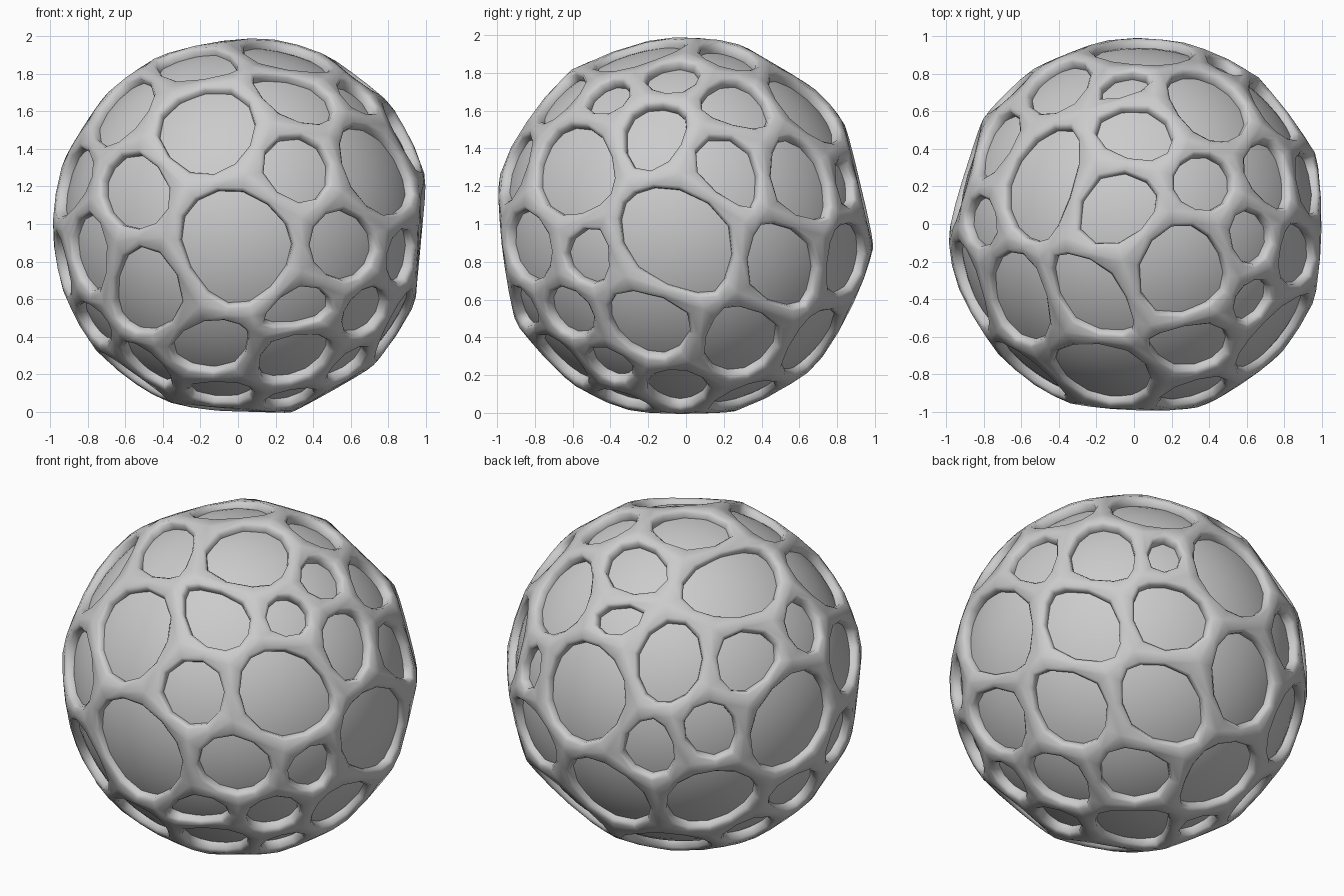
import bpy, bmesh, math
from mathutils import Vector

if "Cube" in bpy.data.objects:
    bpy.data.objects.remove(bpy.data.objects["Cube"])

# cell directions (longitude, latitude in degrees) grouped by hole radius
CELLS = {
    0.315: [(-92, -6), (-2, -5)],
    0.275: [(-103, 32), (-40, 18), (-49, 71), (89, 14), (163, 4)],
    0.24: [(-122, -20), (96, -24), (156, 55), (59, 40), (66, -39), (-11, -29),
           (147, 80)],
    0.22: [(-149, 40), (-124, 64), (-57, -5), (24, -38), (40, 16), (33, -13),
           (134, -23), (118, -56), (-153, -86), (-72, 18), (14, 20)],
    0.195: [(-125, 11), (-65, 44), (-148, -8), (-105, -41), (-66, -44),
            (-162, 15), (-10, 29), (64, -12), (91, 59), (119, 28),
            (150, 26), (57, -66), (22, 40)],
    0.16: [(-69, -25), (-42, -27), (-107, -64), (-168, -13), (31, 65), (157, -43),
           (-4, -60), (170, -29), (-30, -9), (113, -2), (134, 5), (-4, 54)],
    0.135: [(-34, 42), (-35, -46), (-143, -50), (-52, -67), (-161, -30),
            (-170, -51), (156, -67)],
    0.115: [(96, 41), (178, 32), (61, 15)],
}
CENTRE = Vector((0.025, -0.015, 0.985))


def direction(lon, lat):
    a, e = math.radians(lon), math.radians(lat)
    return Vector((math.cos(a) * math.cos(e), math.sin(a) * math.cos(e), math.sin(e)))


def finish(name, bm, mat):
    me = bpy.data.meshes.new(name)
    bm.to_mesh(me)
    bm.free()
    me.materials.append(mat)
    ob = bpy.data.objects.new(name, me)
    bpy.context.collection.objects.link(ob)
    for p in me.polygons:
        p.use_smooth = True
    return ob


grey = bpy.data.materials.new("grey")
grey.diffuse_color = (0.6, 0.6, 0.6, 1)
grey.use_nodes = True
grey.node_tree.nodes["Principled BSDF"].inputs["Base Color"].default_value = grey.diffuse_color

# weighted cells: each hull triangle becomes one lattice junction
hull = bmesh.new()
for r, dirs in CELLS.items():
    for lon, lat in dirs:
        hull.verts.new(direction(lon, lat) / math.cos(r + 0.05))
bmesh.ops.convex_hull(hull, input=hull.verts)
bmesh.ops.triangulate(hull, faces=hull.faces)
bmesh.ops.recalc_face_normals(hull, faces=hull.faces)

cells = bmesh.new()
node = {f: cells.verts.new(f.normal.normalized()) for f in hull.faces}
for v in hull.verts:
    if len(v.link_faces) < 3:
        continue
    n = v.co.normalized()
    u = n.orthogonal().normalized()
    w = n.cross(u)
    ring = sorted(v.link_faces, key=lambda f: math.atan2(f.normal.dot(w), f.normal.dot(u)))
    cells.faces.new([node[f] for f in ring])
hull.free()
bmesh.ops.remove_doubles(cells, verts=cells.verts, dist=0.05)
for v in cells.verts:
    v.co.normalize()

# lattice: a flat band around every cell, thickened and rounded
lat = bmesh.new()
outer = {v: lat.verts.new(v.co) for v in cells.verts}
for f in cells.faces:
    c = f.calc_center_median()
    inner = {v: lat.verts.new(v.co + (c - v.co).normalized() * 0.057) for v in f.verts}
    vs = list(f.verts)
    for a, b in zip(vs, vs[1:] + vs[:1]):
        lat.faces.new((outer[a], outer[b], inner[b], inner[a]))
cells.free()
bmesh.ops.recalc_face_normals(lat, faces=lat.faces)
lattice = finish("lattice_shell", lat, grey)
if sum(p.normal.dot(p.center) for p in lattice.data.polygons) < 0:
    lattice.data.flip_normals()
so = lattice.modifiers.new("thickness", "SOLIDIFY")
so.thickness, so.offset = 0.1, -1
sub = lattice.modifiers.new("rounding", "SUBSURF")
sub.levels = sub.render_levels = 1
lattice.location = CENTRE
lattice.scale = (1.03, 1.03, 1.03)

# inner ball
bm = bmesh.new()
bmesh.ops.create_uvsphere(bm, u_segments=64, v_segments=32, radius=0.953)
ball = finish("inner_ball", bm, grey)
ball.location = CENTRE
